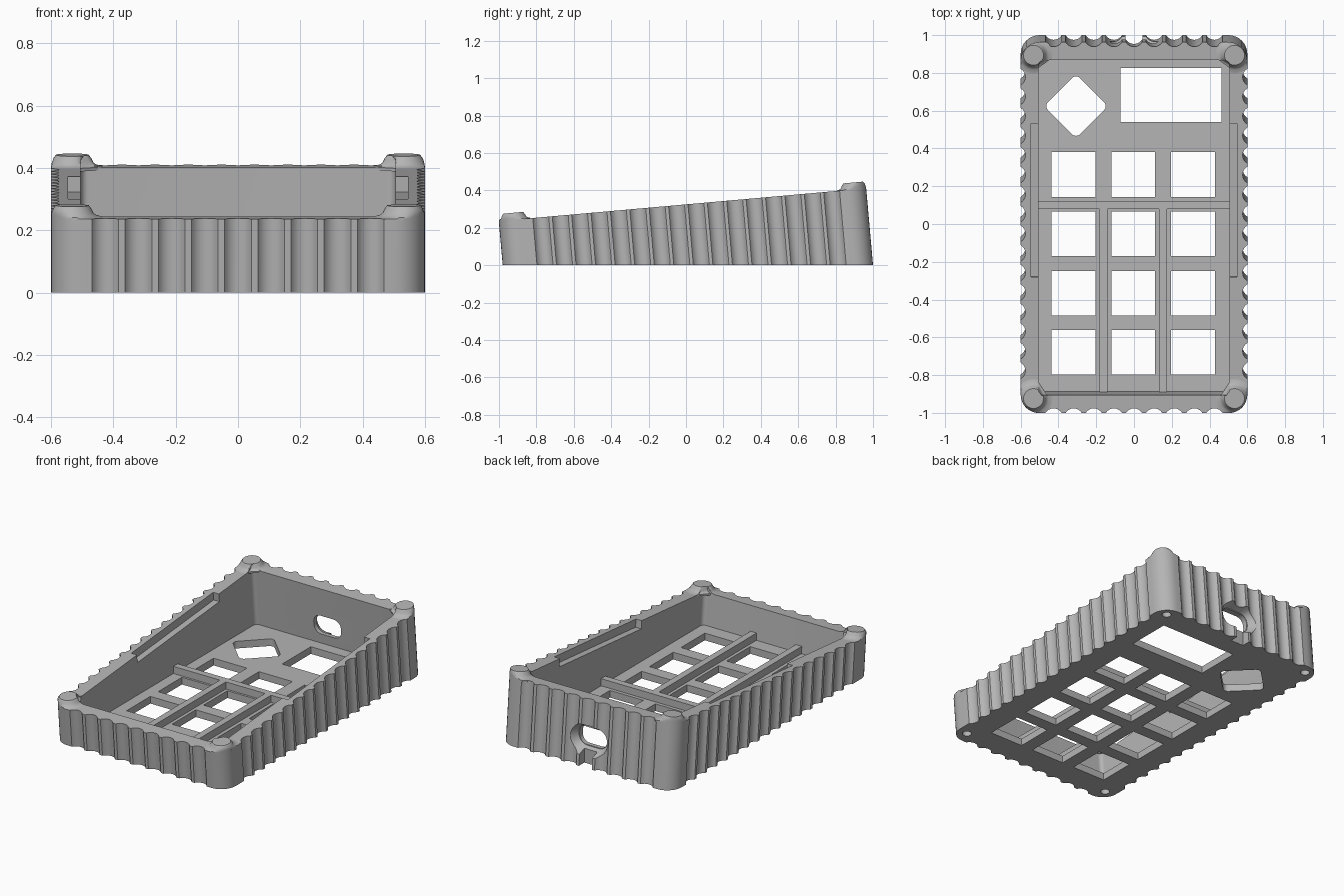
import bpy, bmesh
from math import sin, cos, pi, asin, radians
from mathutils import Matrix, Vector

if "Cube" in bpy.data.objects:
    bpy.data.objects.remove(bpy.data.objects["Cube"], do_unlink=True)

LEAN = 0.089              # walls stand square to the sloping rim
CY = 0.01                 # plan centre of the base
HX, HY, CORNER = 0.6, 0.99, 0.1
FLOOR = 0.045

gray = bpy.data.materials.new("light_gray")
gray.use_nodes = True
COLOUR = (0.46, 0.46, 0.46, 1)
gray.diffuse_color = COLOUR
gray.node_tree.nodes["Principled BSDF"].inputs["Base Color"].default_value = COLOUR


def rim(y):
    return (0.325 + LEAN * y) / (1 + LEAN * LEAN)


def level(z):
    return lambda y: z


def make_object(name, bm):
    bmesh.ops.recalc_face_normals(bm, faces=bm.faces)
    mesh = bpy.data.meshes.new(name)
    bm.to_mesh(mesh)
    bm.free()
    mesh.materials.append(gray)
    obj = bpy.data.objects.new(name, mesh)
    bpy.context.collection.objects.link(obj)
    return obj


def prism(name, pts, low, high, lean=0.0, matrix=None):
    """Plan outline raised between two height functions, leaning towards the front."""
    bm = bmesh.new()
    rings = []
    for height in (low, high):
        rings.append([bm.verts.new((x, y - lean * height(y), height(y))) for x, y in pts])
    n = len(pts)
    bm.faces.new(rings[0][::-1])
    bm.faces.new(rings[1])
    for i in range(n):
        j = (i + 1) % n
        bm.faces.new((rings[0][i], rings[0][j], rings[1][j], rings[1][i]))
    if matrix:
        bm.transform(matrix)
    return make_object(name, bm)


def round_rect(cx, cy, hx, hy, r, turn=0.0, steps=6):
    pts = []
    for k, (sx, sy) in enumerate(((1, 1), (-1, 1), (-1, -1), (1, -1))):
        for i in range(steps + 1):
            a = (k + i / steps) * pi / 2
            p = Vector((sx * (hx - r) + r * cos(a), sy * (hy - r) + r * sin(a)))
            p.rotate(Matrix.Rotation(turn, 2))
            pts.append((cx + p.x, cy + p.y))
    return pts


def rect(x0, x1, y0, y1):
    return [(x0, y0), (x1, y0), (x1, y1), (x0, y1)]


def scalloped_outline():
    """Rounded rectangle with a row of shallow round grooves on every side."""
    half, depth = 0.043, 0.025
    r = (half * half + depth * depth) / (2 * depth)
    span = asin(half / r)
    pts = []

    def grooves(centre, along, inward, count, pitch):
        for g in range(count):
            mid = centre + along * (g - (count - 1) / 2) * pitch
            for i in range(9):
                a = span * (i / 4 - 1)
                p = mid + along * r * sin(a) + inward * (r * cos(a) - r + depth)
                pts.append((p.x, p.y))

    def corner(sx, sy, start):
        for i in range(9):
            a = start + i / 8 * pi / 2
            pts.append((sx * (HX - CORNER) + CORNER * cos(a),
                        CY + sy * (HY - CORNER) + CORNER * sin(a)))

    V = Vector
    grooves(V((HX, CY + 0.02)), V((0, 1)), V((-1, 0)), 16, 0.1045)
    corner(1, 1, 0)
    grooves(V((0, CY + HY)), V((-1, 0)), V((0, -1)), 9, 0.1065)
    corner(-1, 1, pi / 2)
    grooves(V((-HX, CY + 0.02)), V((0, -1)), V((1, 0)), 16, 0.1045)
    corner(-1, -1, pi)
    grooves(V((0, CY - HY)), V((1, 0)), V((0, 1)), 9, 0.1065)
    corner(1, -1, 3 * pi / 2)
    return pts


# Main shell
case = prism("case_shell", scalloped_outline(), level(0), rim, LEAN)
cutters = []


def cut(*args, **kw):
    cutters.append(prism("cutter", *args, **kw))


# Inner cavity and the long notches along the side rims
cut(round_rect(0, CY, 0.505, 0.893, 0.025), level(FLOOR), lambda y: rim(y) + 0.1, LEAN)
for s in (-1, 1):
    cut(rect(s * 0.52 - 0.025, s * 0.52 + 0.025, -0.255, 0.565),
        lambda y: rim(y) - 0.05, lambda y: rim(y) + 0.1, LEAN)

# Key openings, display window and turned square opening
for col in range(3):
    for row in range(4):
        x, y = -0.32 + 0.316 * col, 0.262 - 0.314 * row
        cut(rect(x - 0.116, x + 0.116, y - 0.118, y + 0.118), level(-0.1), level(0.1))
cut(rect(-0.071, 0.463, 0.54, 0.825), level(-0.1), level(0.1))
cut(round_rect(-0.307, 0.624, 0.12, 0.12, 0.03, pi / 4), level(-0.1), level(0.1))

# Cable port in the back wall, with flared recess and a channel to the base
upright = Matrix.Rotation(pi / 2, 4, "X")
cut(round_rect(0, 0.165, 0.095, 0.06, 0.05), level(-1.1), level(-0.8), matrix=upright)
cut(rect(-0.045, 0.045, -0.1, 0.15), level(-1.1), level(-0.945), matrix=upright)
cut(round_rect(0, 0.165, 0.1, 0.065, 0.06), level(-1.05), level(-0.92), matrix=upright)
for v in cutters[-1].data.vertices:
    if v.co.y > 1:
        v.co.x *= 1.8
        v.co.z = 0.165 + (v.co.z - 0.165) * 1.8

# Screw holes under the corners
bosses = [(sx * 0.532, CY + 0.007 + sy * 0.916) for sx in (-1, 1) for sy in (-1, 1)]
for x, y in bosses:
    cut(round_rect(x, y, 0.027, 0.027, 0.0269), level(-0.1), level(0.06))

bpy.context.view_layer.objects.active = case
for c in cutters:
    mod = case.modifiers.new("cut", "BOOLEAN")
    mod.operation, mod.solver, mod.object = "DIFFERENCE", "EXACT", c
    bpy.ops.object.modifier_apply(modifier=mod.name)
    bpy.data.objects.remove(c, do_unlink=True)


def inside_plan(x, y):
    """Pull a point back inside the rounded outer plan."""
    core = Vector((max(-HX + CORNER, min(HX - CORNER, x)),
                   max(CY - HY + CORNER, min(CY + HY - CORNER, y))))
    off = Vector((x, y)) - core
    if off.length > CORNER:
        off *= CORNER / off.length
    return core + off


# Flared corner bosses
parts = [case]
profile = [(0.1, -0.01), (0.1, 0.0), (0.08, 0.004), (0.068, 0.012), (0.062, 0.025), (0.053, 0.037)]
for n, (bx, by) in enumerate(bosses):
    bm = bmesh.new()
    rings = []
    for r, h in profile:
        ring = []
        for i in range(32):
            a = i / 32 * 2 * pi
            p = inside_plan(bx + r * cos(a), by + r * sin(a))
            # Keep the flare on the wall, clear of the cavity
            if abs(p.x) < 0.505 and abs(p.y - CY) < 0.893:
                if abs(bx) - abs(p.x) < abs(by - CY) - abs(p.y - CY):
                    p.x = 0.505 if bx > 0 else -0.505
                else:
                    p.y = CY + (0.893 if by > CY else -0.893)
            z = rim(p.y) + h
            ring.append(bm.verts.new((p.x, p.y - LEAN * z, z)))
        rings.append(ring)
    for a, b in zip(rings, rings[1:]):
        for i in range(32):
            j = (i + 1) % 32
            bm.faces.new((a[i], a[j], b[j], b[i]))
    bm.faces.new(rings[-1])
    bmesh.ops.remove_doubles(bm, verts=bm.verts, dist=0.0002)
    parts.append(make_object(f"corner_boss_{n + 1}", bm))

# Stiffening ribs on the floor
for name, box in (("cross_rib", (-0.51, 0.51, 0.08, 0.122)),
                  ("long_rib_right", (-0.182, -0.14, -0.89, 0.082)),
                  ("long_rib_left", (0.132, 0.174, -0.89, 0.082))):
    prism(name, rect(*box), level(FLOOR - 0.005), level(0.09))

# Smooth the curved parts, keeping edges sharp
bpy.ops.object.select_all(action="DESELECT")
for p in parts:
    p.select_set(True)
bpy.context.view_layer.objects.active = case
bpy.ops.object.shade_smooth_by_angle(angle=radians(32))
